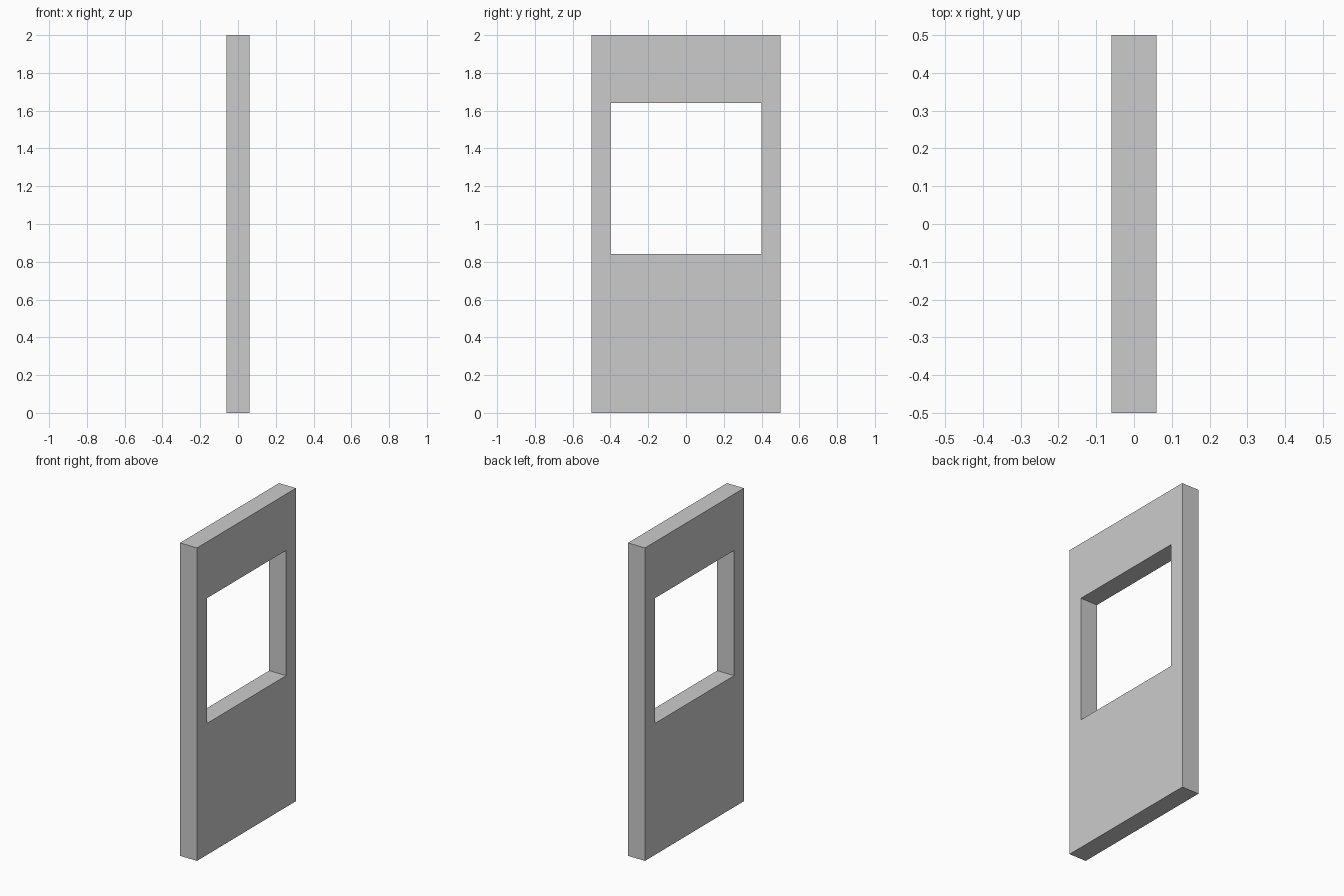
import bpy
import bmesh

if "Cube" in bpy.data.objects:
    bpy.data.objects.remove(bpy.data.objects["Cube"])

HALF_T = 0.06  # half thickness along x


def rect(y, z0, z1):
    return [(-y, z0), (y, z0), (y, z1), (-y, z1)]


# Wall panel: outer outline and window opening, joined as a mitred frame
outer = rect(0.5, 0.0, 2.0)
inner = rect(0.4, 0.84, 1.64)

bm = bmesh.new()
out_v = [bm.verts.new((-HALF_T, y, z)) for y, z in outer]
in_v = [bm.verts.new((-HALF_T, y, z)) for y, z in inner]
for i in range(4):
    j = (i + 1) % 4
    bm.faces.new((out_v[i], out_v[j], in_v[j], in_v[i]))

# Thickness: extrude the frame through to the other side, keeping the back
back = bm.faces[:]
res = bmesh.ops.extrude_face_region(bm, geom=back, use_keep_orig=True)
moved = [g for g in res["geom"] if isinstance(g, bmesh.types.BMVert)]
bmesh.ops.translate(bm, verts=moved, vec=(2 * HALF_T, 0, 0))
bmesh.ops.recalc_face_normals(bm, faces=bm.faces[:])

mesh = bpy.data.meshes.new("window_wall_panel")
bm.to_mesh(mesh)
bm.free()
panel = bpy.data.objects.new("window_wall_panel", mesh)
bpy.context.collection.objects.link(panel)
